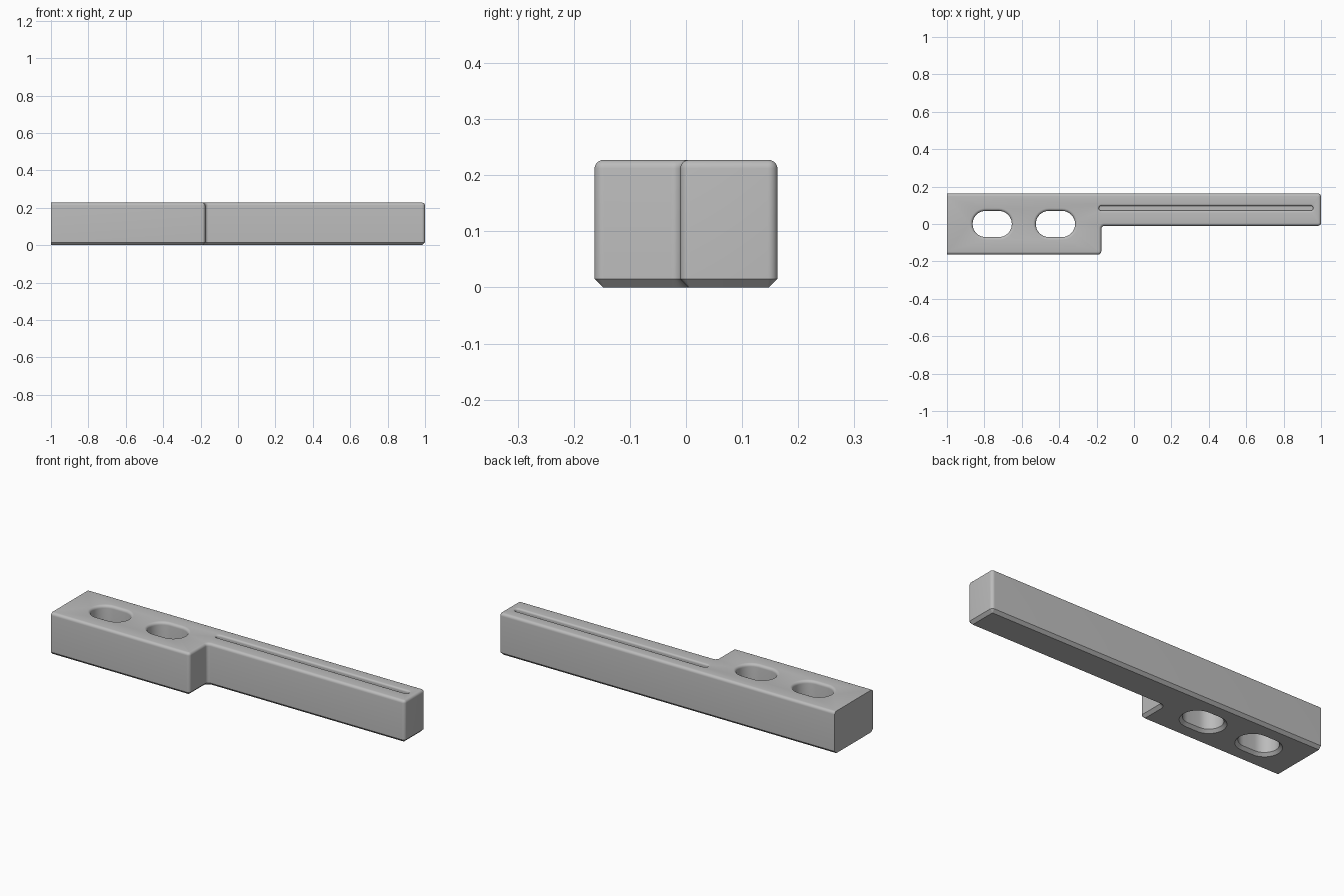
import bpy, bmesh
from math import sin, cos, radians

if "Cube" in bpy.data.objects:
    bpy.data.objects.remove(bpy.data.objects["Cube"])

HEIGHT, HALF_DEPTH = 0.227, 0.163
STEP_X, ARM_Y = -0.175, -0.01
EDGE = 0.015              # bottom chamfer and top fillet
CORNER = 0.017            # vertical corner radius


def arc(cx, cy, r, start, end, n=8):
    angles = [radians(start + (end - start) * i / n) for i in range(n + 1)]
    return [(cx + r * cos(a), cy + r * sin(a)) for a in angles]


def outline(d):
    """Stepped plan shape, inset by d on every side but the flat mounting end."""
    r = CORNER - d
    pts = [(-1, -HALF_DEPTH + d)]
    pts += arc(STEP_X - CORNER, -HALF_DEPTH + CORNER, r, -90, 0)
    pts += arc(STEP_X + CORNER, ARM_Y - CORNER, CORNER + d, 180, 90)
    pts += arc(1 - CORNER, ARM_Y + CORNER, r, -90, 0)
    pts += arc(1 - CORNER, HALF_DEPTH - CORNER, r, 0, 90)
    return pts + [(-1, HALF_DEPTH - d)]


def slot(x0, x1, y, r):
    """Return a function giving a rounded slot grown by d."""
    return lambda d: (arc(x1 - r, y, r + d, -90, 90, 16)
                      + arc(x0 + r, y, r + d, 90, 270, 16))


def fillet(r, n=5):
    """Rounded top edge as (inset, height) pairs."""
    return [(r - r * cos(radians(90 * i / n)),
             HEIGHT - r + r * sin(radians(90 * i / n))) for i in range(n + 1)]


bm = bmesh.new()


def loft(shape, profile):
    """Stack the shape along the profile; return its first and last rings."""
    rings = [[bm.verts.new((x, y, z)) for x, y in shape(d)] for d, z in profile]
    for a, b in zip(rings, rings[1:]):
        for i in range(len(a)):
            bm.faces.new((a[i - 1], a[i], b[i], b[i - 1]))
    return rings[0], rings[-1]


def cap(rings):
    edges = [bm.edges.get((r[i - 1], r[i])) for r in rings for i in range(len(r))]
    bmesh.ops.triangle_fill(bm, use_beauty=True, use_dissolve=False, edges=edges)


# Body walls and the two through slots share the same edge treatment
walls = [(EDGE, 0), (0, EDGE)] + fillet(EDGE)
lofts = [loft(s, walls) for s in (outline,
                                  slot(-0.863, -0.653, 0, 0.07),
                                  slot(-0.525, -0.315, 0, 0.07))]

# Long shallow groove along the arm
floor, rim = loft(slot(-0.187, 0.957, 0.084, 0.013),
                  [(0, HEIGHT - 0.02)] + fillet(0.01))
bm.faces.new(floor)

# Bottom and top faces
cap([l[0] for l in lofts])
cap([l[1] for l in lofts] + [rim])
bmesh.ops.recalc_face_normals(bm, faces=bm.faces)

mesh = bpy.data.meshes.new("stepped_bracket")
bm.to_mesh(mesh)
bm.free()
bracket = bpy.data.objects.new("stepped_bracket", mesh)
bpy.context.collection.objects.link(bracket)

grey = bpy.data.materials.new("plain_grey")
grey.use_nodes = True
grey.diffuse_color = (0.5, 0.5, 0.5, 1)
grey.node_tree.nodes["Principled BSDF"].inputs["Base Color"].default_value = (0.5, 0.5, 0.5, 1)
mesh.materials.append(grey)

bpy.ops.object.select_all(action='DESELECT')
bracket.select_set(True)
bpy.context.view_layer.objects.active = bracket
bpy.ops.object.shade_smooth_by_angle(angle=radians(30))
